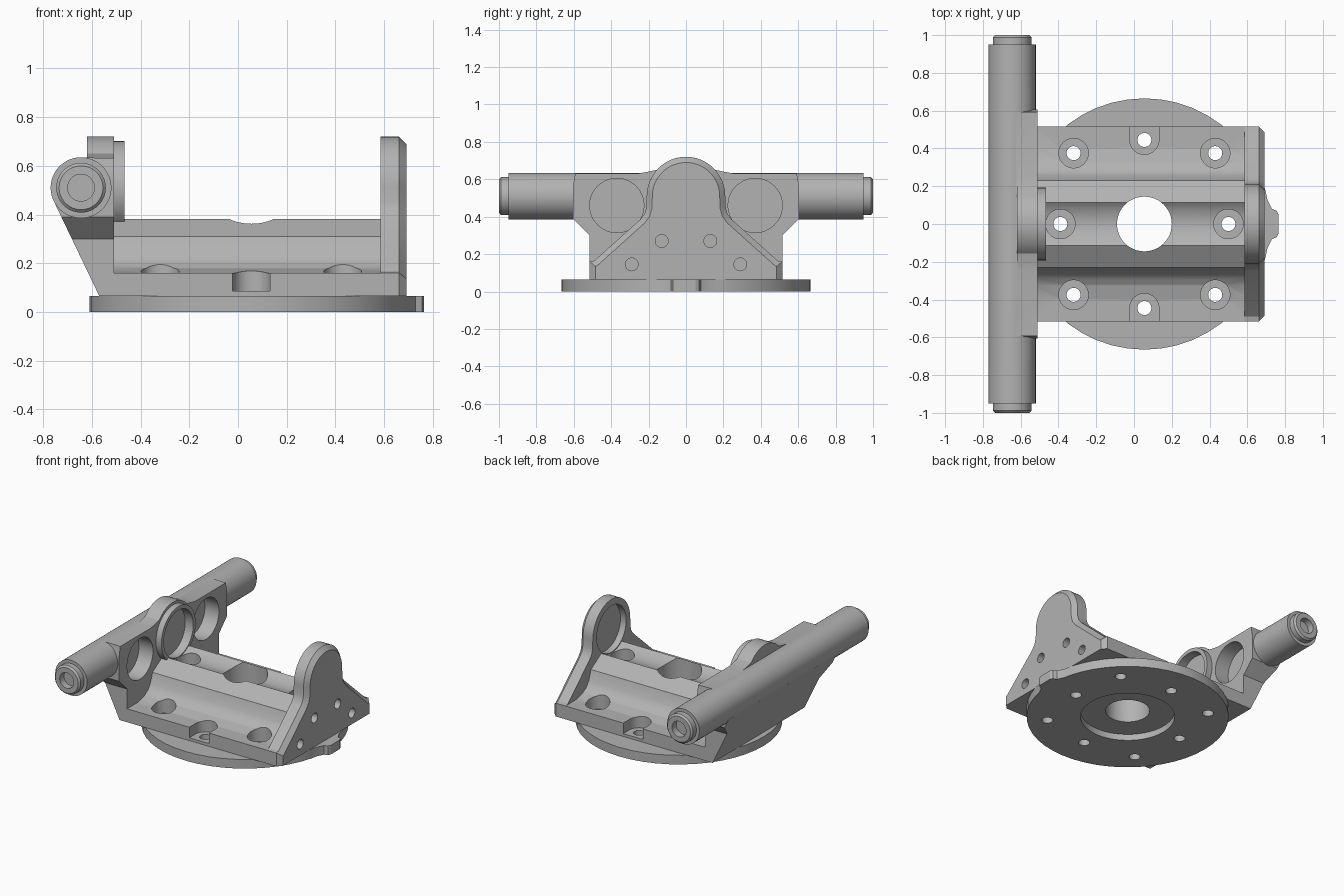
import bpy, bmesh, math
from mathutils import Vector

old = bpy.data.objects.get("Cube")
if old:
    bpy.data.objects.remove(old, do_unlink=True)

grey = bpy.data.materials.new("machined grey")
grey.use_nodes = True
grey.diffuse_color = (0.45, 0.45, 0.45, 1)
grey.node_tree.nodes["Principled BSDF"].inputs["Base Color"].default_value = (0.45, 0.45, 0.45, 1)

CX = 0.055            # turntable centre
BAR_X, BAR_Z = -0.645, 0.51


def place(axis, u, v, w):
    return {"x": (w, u, v), "y": (u, w, v), "z": (u, v, w)}[axis]


def prism(name, pts, axis, a, b, chamfer=0):
    """Extrude a closed outline along an axis; optionally chamfer the far rim."""
    bm = bmesh.new()
    lo = [bm.verts.new(place(axis, u, v, a)) for u, v in pts]
    hi = [bm.verts.new(place(axis, u, v, b)) for u, v in pts]
    n = len(pts)
    bm.faces.new(lo)
    top = bm.faces.new(hi)
    for i in range(n):
        bm.faces.new((lo[i], lo[(i + 1) % n], hi[(i + 1) % n], hi[i]))
    bmesh.ops.recalc_face_normals(bm, faces=bm.faces)
    if chamfer:
        rim = [e for e in top.edges if sum(v.co.z for v in e.verts) > 0.14]
        bmesh.ops.bevel(bm, geom=rim, offset=chamfer, segments=1, affect="EDGES")
    me = bpy.data.meshes.new(name)
    bm.to_mesh(me)
    bm.free()
    me.materials.append(grey)
    ob = bpy.data.objects.new(name, me)
    bpy.context.scene.collection.objects.link(ob)
    return ob


def arc(cu, cv, r, start=0, end=360, n=48):
    steps = n if end - start == 360 else n + 1
    return [(cu + r * math.cos(math.radians(start + (end - start) * i / n)),
             cv + r * math.sin(math.radians(start + (end - start) * i / n)))
            for i in range(steps)]


def rod(name, axis, u, v, r, a, b, chamfer=0):
    return prism(name, arc(u, v, r), axis, a, b, chamfer)


def mirrored(half):
    return half + [(-u, v) for u, v in reversed(half) if abs(u) > 1e-5]


def combine(target, tool, mode="DIFFERENCE"):
    """Apply a boolean and discard the tool."""
    tool.hide_render = True
    m = target.modifiers.new("cut", "BOOLEAN")
    m.operation, m.solver, m.object = mode, "EXACT", tool
    bpy.context.view_layer.update()
    dg = bpy.context.evaluated_depsgraph_get()
    me = bpy.data.meshes.new_from_object(target.evaluated_get(dg))
    target.modifiers.clear()
    target.data = me
    bpy.data.objects.remove(tool, do_unlink=True)


# Round base flange with pointer tab and underside recess
flange = rod("base_flange", "z", CX, 0, 0.665, 0, 0.065)
tab = prism("tab", [(0.6, -0.2), (0.68, -0.2), (0.705, -0.13), (0.73, -0.08), (0.755, -0.07), (0.765, -0.05),
                    (0.765, 0.05), (0.755, 0.07), (0.73, 0.08), (0.705, 0.13), (0.68, 0.2), (0.6, 0.2)],
            "z", 0, 0.065)
combine(flange, tab, "UNION")
combine(flange, rod("recess", "z", CX, 0, 0.31, -0.1, 0.045))

# Stepped bed with a shallow trough along its middle
trough = arc(0, 0.522, 0.182, 231, 309, 16)
slope = [(0.23, 0.31), (0.255, 0.24), (0.28, 0.205), (0.32, 0.18), (0.40, 0.16), (0.515, 0.16), (0.515, 0.065)]
bed = prism("bed", trough + slope + [(-u, v) for u, v in reversed(slope)], "x", -0.53, 0.62)

# Upright end plate with arched top
half = [(0.515, 0.065), (0.515, 0.16), (0.49, 0.165), (0.245, 0.385), (0.222, 0.415), (0.212, 0.45)]
plate = prism("end_plate", mirrored(half + arc(0, 0.51, 0.21, 0, 90, 16)[:-1] + [(0, 0.72)]),
              "x", 0.585, 0.692, 0.03)
combine(plate, rod("pocket", "x", 0, 0.51, 0.165, 0.5, 0.63))
for s in (-1, 1):
    for y, z in ((0.13, 0.27), (0.29, 0.145)):
        combine(plate, rod("hole", "x", s * y, z, 0.034, 0.635, 0.8))

# Bracket carrying the cross bar: side profile met with front outline
bracket = prism("bar_bracket", [(-0.51, 0.065), (-0.51, 0.632), (BAR_X, 0.634), (-0.72, 0.6),
                                (-0.757, 0.455), (-0.57, 0.065)], "y", -0.7, 0.7)
outline = [(0.515, 0), (0.515, 0.3), (0.605, 0.39), (0.605, 0.56), (0.58, 0.7)]
combine(bracket, prism("outline", mirrored(outline), "x", -1, 0), "INTERSECT")
hump = arc(0, 0.51, 0.21, 42, 90, 12)
hump = [(0.25, 0.55), (0.25, 0.632), (0.205, 0.64)] + hump
combine(bracket, prism("hump", mirrored(hump), "x", -0.62, -0.51), "UNION")
combine(bracket, rod("collar", "x", 0, 0.51, 0.192, -0.56, -0.467), "UNION")
combine(bracket, rod("bar", "y", BAR_X, BAR_Z, 0.125, -0.95, 0.95), "UNION")
combine(bracket, rod("pocket", "x", 0, 0.51, 0.165, -0.53, -0.4))
for s in (-1, 1):
    combine(bracket, rod("pocket", "x", s * 0.37, 0.46, 0.145, -0.62, -0.4))

# Reduced bar ends with bored centres
ends = []
for s, side in ((-1, "front"), (1, "back")):
    end = rod(side + "_bar_end", "y", BAR_X, BAR_Z, 0.102, s * 0.93, s, 0.012)
    combine(end, rod("bore", "y", BAR_X, BAR_Z, 0.055, s * 0.952, s * 1.1))
    ends.append(end)

# Central bore and counterbored bolt holes through bed and flange
combine(bed, rod("bore", "z", CX, 0, 0.145, -0.1, 1))
combine(flange, rod("bore", "z", CX, 0, 0.145, -0.1, 1))
bolts = [(CX + sx * 0.375, sy * 0.375, 0.09) for sx in (-1, 1) for sy in (-1, 1)]
bolts += [(CX + s * 0.445, 0, 0.2) for s in (-1, 1)]
for x, y, floor in bolts:
    combine(bed, rod("counterbore", "z", x, y, 0.078, floor, 1))
    combine(bed, rod("hole", "z", x, y, 0.037, -0.1, 1))
    combine(flange, rod("hole", "z", x, y, 0.037, -0.1, 1))

# Edge slots, open to the outside
for s in (-1, 1):
    slot = [(CX + u, s * v) for u, v in arc(0, 0.445, 0.077, 180, 360, 24) + [(0.077, 0.6), (-0.077, 0.6)]]
    combine(bed, prism("slot", slot, "z", 0.085, 1))
    for part in (bed, flange):
        combine(part, rod("hole", "z", CX, s * 0.445, 0.037, -0.1, 1))

# Smooth curved walls, keep machined edges crisp
for ob in (flange, bed, plate, bracket, *ends):
    bpy.ops.object.select_all(action="DESELECT")
    ob.select_set(True)
    bpy.context.view_layer.objects.active = ob
    bpy.ops.object.shade_smooth_by_angle(angle=math.radians(25))
